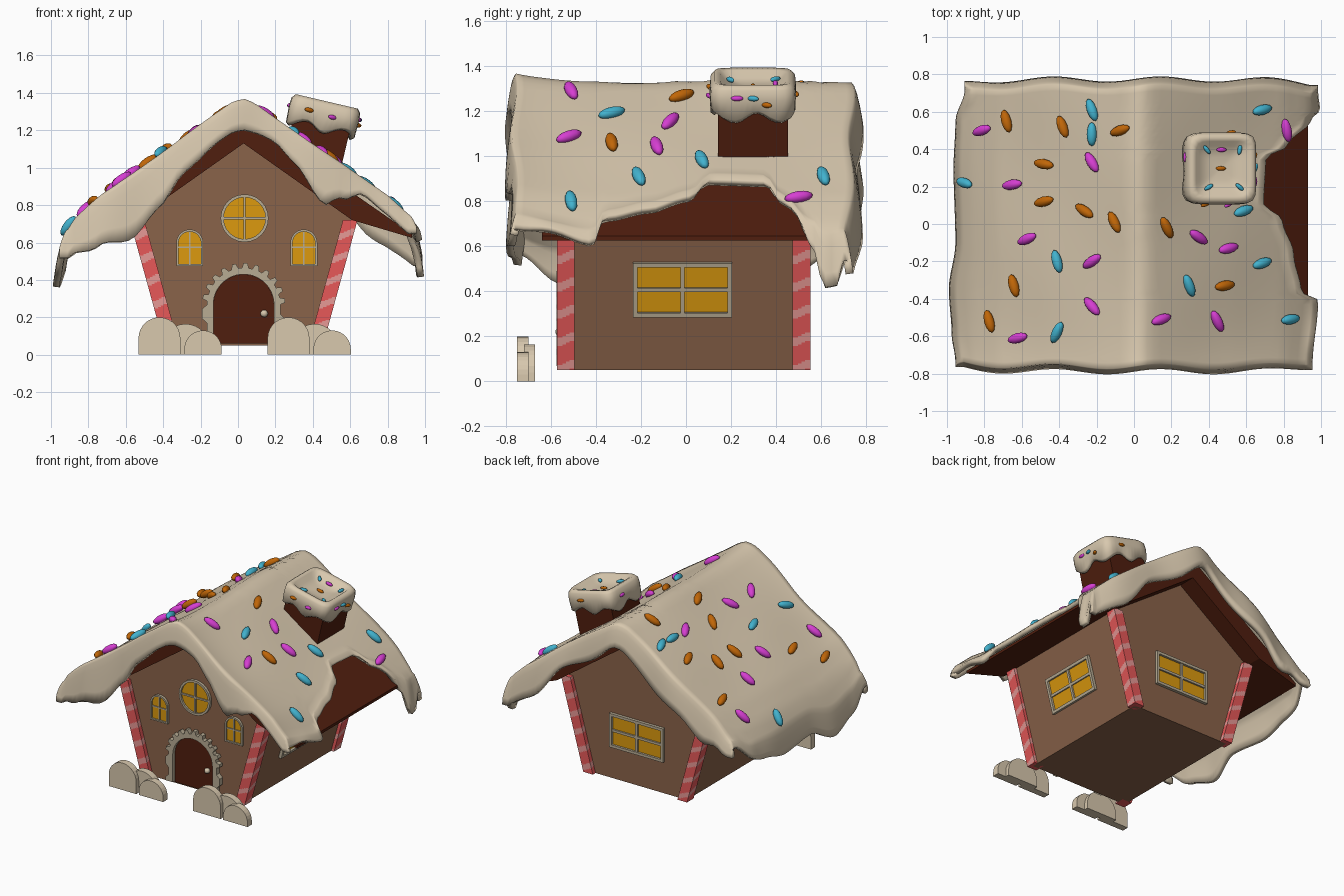
import bpy, bmesh, math
from mathutils import Vector, Matrix
from math import sin, cos, pi

if "Cube" in bpy.data.objects:
    bpy.data.objects.remove(bpy.data.objects["Cube"])

CX = 0.03  # the house axis sits slightly right of centre


def material(name, r, g, b):
    m = bpy.data.materials.new(name)
    m.diffuse_color = [(c / 255 / 12.92 if c < 10 else ((c / 255 + .055) / 1.055) ** 2.4) for c in (r, g, b)] + [1]
    m.use_nodes = True
    m.node_tree.nodes["Principled BSDF"].inputs["Base Color"].default_value = m.diffuse_color
    return m


WALL = material("gingerbread", 138, 99, 74)
DARK = material("chocolate", 80, 30, 14)
ICING = material("icing", 216, 200, 174)
FRAME = material("frame icing", 184, 172, 148)
AMBER = material("amber glass", 220, 154, 14)
RED = material("candy red", 234, 90, 90)
PINK = material("candy pink", 238, 158, 154)
MAGENTA = material("magenta", 214, 62, 210)
ORANGE = material("orange", 192, 102, 8)
TEAL = material("teal", 66, 178, 206)


def finish(bm, name, mats, smooth=False, recalc=True):
    if recalc:
        bmesh.ops.recalc_face_normals(bm, faces=bm.faces)
    for f in bm.faces:
        f.smooth = smooth
    me = bpy.data.meshes.new(name)
    bm.to_mesh(me)
    bm.free()
    for m in mats:
        me.materials.append(m)
    ob = bpy.data.objects.new(name, me)
    bpy.context.collection.objects.link(ob)
    return ob


def plane(u, v, origin):
    u, v = Vector(u).normalized(), Vector(v).normalized()
    return Matrix.Translation(origin) @ Matrix((u, v, u.cross(v))).transposed().to_4x4()


def prism(name, pts, w0, w1, mat, M):
    bm = bmesh.new()
    a, b = [[bm.verts.new(M @ Vector((p[0], p[1], w))) for p in pts] for w in (w0, w1)]
    n = len(pts)
    bm.faces.new(a)
    bm.faces.new(b)
    for i in range(n):
        bm.faces.new((a[i], a[(i + 1) % n], b[(i + 1) % n], b[i]))
    return finish(bm, name, [mat])


def band(name, outer, inner, depth, mat, M, closed=True):
    bm = bmesh.new()
    loops = [[bm.verts.new(M @ Vector((p[0], p[1], w))) for p in pts]
             for pts, w in ((outer, 0), (outer, depth), (inner, depth), (inner, 0))]
    n = len(outer)
    for i in range(n if closed else n - 1):
        for k in range(4):
            p, q = loops[k], loops[(k + 1) % 4]
            bm.faces.new((p[i], p[(i + 1) % n], q[(i + 1) % n], q[i]))
    return finish(bm, name, [mat])


def rect(x, y, w, h):
    return [(x - w/2, y - h/2), (x + w/2, y - h/2), (x + w/2, y + h/2), (x - w/2, y + h/2)]


def arch(x, z0, z1, r, n=14):
    return [(x + r, z0)] + [(x + r*cos(pi*i/n), z1 - r + r*sin(pi*i/n)) for i in range(n + 1)] + [(x - r, z0)]


def circle(x, z, r, n=24):
    return [(x + r*cos(2*pi*i/n), z + r*sin(2*pi*i/n)) for i in range(n)]


def interp(table, x, ease=False):
    if x <= table[0][0]:
        return table[0][1]
    for (a, p), (b, q) in zip(table, table[1:]):
        if x <= b:
            t = (x - a) / (b - a)
            return p + (q - p) * (t*t*(3 - 2*t) if ease else t)
    return table[-1][1]


FRONT = plane((1, 0, 0), (0, 0, 1), (0, -.54, 0))
BACK = plane((-1, 0, 0), (0, 0, 1), (CX, .52, .41))
RIGHT = plane((0, 1, 0), (.185, 0, .67), (CX + .499, -.015, .41))
LEFT = plane((0, -1, 0), (-.185, 0, .67), (CX - .499, -.015, .41))

# walls and roof boards
prism("walls", [(CX - .4, .05), (CX + .4, .05), (CX + .585, .72), (CX, 1.13), (CX - .585, .72)], -1.06, 0, WALL, FRONT)
prism("roof", [(CX, 1.27), (CX + .9, .645), (CX + .9, .625), (CX + .58, .72), (CX, 1.13),
               (CX - .58, .72), (CX - .9, .625), (CX - .9, .645)], -1.19, .1, DARK, FRONT)

# square striped candy corner posts, striped by a helix rule
SQUARE = [(cos(j*pi/8), sin(j*pi/8)) for j in range(16)]
SQUARE = [(.039*c / max(abs(c), abs(s)), .039*s / max(abs(c), abs(s))) for c, s in SQUARE]
for sx in (-1, 1):
    for y, tag in ((-.533, "front"), (.513, "back")):
        bm = bmesh.new()
        rows = []
        for i in range(89):
            t = i / 88
            c = Vector((CX + sx*(.385 + .185*t), y, .05 + .67*t))
            rows.append([bm.verts.new(c + Vector((px, py, 0))) for px, py in SQUARE])
        for i in range(88):
            for j in range(16):
                f = bm.faces.new((rows[i][j], rows[i][(j+1) % 16], rows[i+1][(j+1) % 16], rows[i+1][j]))
                f.material_index = int((i - j) % 16 < 5)
        bm.faces.new(rows[0])
        bm.faces.new(rows[-1])
        finish(bm, tag + "_candy_post", [RED, PINK])

# four-pane windows on the sides and the back
for tag, M in (("right", RIGHT), ("left", LEFT), ("back", BACK)):
    prism(tag + "_window_panes", rect(0, 0, .42, .23), -.01, .006, AMBER, M)
    band(tag + "_window_frame", rect(0, 0, .44, .25), rect(0, 0, .40, .21), .022, FRAME, M)
    prism(tag + "_window_post", rect(0, 0, .018, .21), 0, .018, FRAME, M)
    prism(tag + "_window_bar", rect(0, 0, .40, .018), 0, .018, FRAME, M)

# round and arched front windows
prism("round_window_panes", circle(.035, .73, .118), -.01, .006, AMBER, FRONT)
band("round_window_frame", circle(.035, .73, .128), circle(.035, .73, .112), .02, FRAME, FRONT)
prism("round_window_post", rect(.035, .73, .012, .226), 0, .015, FRAME, FRONT)
prism("round_window_bar", rect(.035, .73, .226, .012), 0, .015, FRAME, FRONT)
for x in (-.258, .352):
    prism("arched_window_panes", arch(x, .48, .66, .064), -.01, .006, AMBER, FRONT)
    band("arched_window_frame", arch(x, .475, .67, .072), arch(x, .485, .658, .06), .018, FRAME, FRONT)
    prism("arched_window_post", rect(x, .57, .009, .17), 0, .013, FRAME, FRONT)
    prism("arched_window_bar", rect(x, .575, .12, .009), 0, .013, FRAME, FRONT)

# door with toothed icing surround and knob
prism("door", arch(CX, .06, .43, .162), -.01, .009, DARK, FRONT)
n = 67
outer, inner = [], []
for i in range(n + 16):
    r = .222 if (i // 3) % 2 else .196
    k = min(max(i - 8, 0), n - 1)
    a = pi * k / (n - 1)
    z = .268 - .025 * max(8 - i, i - n - 7, 0)
    outer.append((CX + r*cos(a), z + r*sin(a)))
    inner.append((CX + .162*cos(a), z + .162*sin(a)))
band("door_surround", outer, inner, .035, FRAME, FRONT, closed=False)
bm = bmesh.new()
bmesh.ops.create_uvsphere(bm, u_segments=12, v_segments=8, radius=.02, matrix=Matrix.Translation((.14, -.56, .22)))
finish(bm, "door_knob", [ICING], True)

# flat icing bushes
for ox in (0, .69):
    for x, r, h, w in ((-.42, .112, .2, .16), (-.28, .125, .165, .13), (-.187, .1, .13, .16)):
        prism("bush", arch(x + ox, 0, h, r), w, w + .05, ICING, FRONT)

# roof icing: a draped sheet with skirts on all four edges
Y0, Y1 = -.76, .73
PROFILE = [(0, 1.335), (.06, 1.315), (.23, 1.2), (.5, 1.015), (.77, .82), (.9, .70), (.98, .58)]
LEFT_EDGE = [(-.76, -.91), (-.6, -.93), (-.35, -.945), (-.1, -.91), (.3, -.92), (.55, -.91), (.73, -.86)]
RIGHT_EDGE = [(-.76, .91), (-.41, .94), (-.36, .85), (-.16, .81), (.02, .75), (.11, .65), (.35, .66),
              (.42, .78), (.56, .9), (.63, .95), (.73, .94)]
RIGHT_DROP = [(-.76, .07), (-.6, .04), (-.41, .07), (-.36, .04), (.5, .04), (.58, .14), (.63, .25), (.7, .25), (.73, .14)]
LEFT_DROP = [(-.76, .1), (-.55, .18), (-.3, .22), (-.1, .18), (.2, .2), (.45, .15), (.73, .05)]
FRONT_DROP = [(-.95, .14), (-.75, .26), (-.56, .35), (-.42, .28), (-.3, .19), (-.1, .16), (.03, .165), (.2, .13),
              (.3, .17), (.46, .28), (.55, .19), (.68, .08), (.8, .1), (.95, .1)]
BACK_DROP = [(-.95, .06), (-.8, .14), (-.65, .24), (-.5, .2), (-.3, .22), (.03, .16), (.25, .2), (.5, .16), (.7, .25), (.95, .2)]


def top(x, y):
    return interp(PROFILE, abs(x - CX)) + .03*min(y/Y0, 1)**6*(y < 0) + .007*sin(7*x + 2)*sin(6*y)


def sheet(s, a, t, b):
    y0 = Y0 + (Y1 - Y0)*t
    xl = interp(LEFT_EDGE, y0, True)
    x = xl + (interp(RIGHT_EDGE, y0, True) - xl)*s
    y = y0 + (.014*sin(11*x) - (.03*abs(x)**6)*(1 if t > .5 else -1))*abs(2*t - 1)**4
    side = interp(RIGHT_DROP if s > .5 else LEFT_DROP, y0, True)
    end = interp(BACK_DROP if t > .5 else FRONT_DROP, x, True)
    z = top(x, y) - max(a*side, b*end)
    return (x + (.045 if s > .5 else -.045)*a**.6, y + (.045 if t > .5 else -.03)*b**.6, z)


def steps(n):
    skirt = (1, .75, .5, .25, .08)
    return [(0, k) for k in skirt] + [(i/n, 0) for i in range(n + 1)] + [(1, k) for k in reversed(skirt)]


bm = bmesh.new()
grid = [[bm.verts.new(sheet(s, a, t, b)) for s, a in steps(50)] for t, b in steps(50)]
for r0, r1 in zip(grid, grid[1:]):
    for i in range(len(r0) - 1):
        bm.faces.new((r0[i], r0[i+1], r1[i+1], r1[i]))
icing = finish(bm, "roof_icing", [ICING], True, recalc=False)
mod = icing.modifiers.new("thickness", 'SOLIDIFY')
mod.thickness, mod.offset = .035, -1

# leaning chimney with a dished icing cap
TILT = Matrix.Translation((.46, .297, 1.29)) @ Matrix.Rotation(.23, 4, 'Y')
prism("chimney", rect(0, 0, .31, .31), -.46, -.03, DARK, TILT)
bm = bmesh.new()
rings = []
for r, z in ((.14, -.05), (.17, -.085), (.188, -.07), (.192, 0), (.188, .045), (.17, .066), (.145, .06), (.12, .03), (.06, .018), (.01, .015)):
    ring = []
    for i in range(48):
        a = 2*pi*i/48
        k = r / (abs(cos(a))**7 + abs(sin(a))**7)**(1/7)
        drip = .022*sin(6*a + 1) if z < -.04 else 0
        ring.append(bm.verts.new(TILT @ Vector((k*cos(a), k*sin(a), z + drip))))
    rings.append(ring)
for p, q in zip(rings, rings[1:]):
    for i in range(48):
        bm.faces.new((p[i], p[(i+1) % 48], q[(i+1) % 48], q[i]))
bm.faces.new(rings[0])
bm.faces.new(rings[-1])
finish(bm, "chimney_icing", [ICING], True)

# sprinkles: x, y, heading in degrees
SPRINKLES = {
    "magenta": (MAGENTA, [(-.8, .5, 20), (-.22, .33, -60), (-.64, .21, 10), (-.56, -.08, 25), (-.22, -.2, 35), (-.22, -.44, -50),
                (-.61, -.61, 15), (.14, -.51, 20), (.44, -.52, -65), (.34, -.07, -35), (.5, -.13, 15), (.81, .5, -80)]),
    "orange": (ORANGE, [(-.67, .55, -75), (-.37, .52, -70), (-.07, .5, 20), (-.47, .32, -10), (-.47, .12, 15), (-.26, .07, -35),
               (-.1, .01, -65), (.17, -.02, -65), (-.63, -.33, -75), (-.76, -.52, -75), (.48, -.33, 10)]),
    "teal": (TEAL, [(-.22, .61, -70), (-.22, .48, 90), (-.89, .22, -20), (-.4, -.2, -75), (-.4, -.58, 65), (.29, -.33, -70),
             (.68, -.21, 20), (.83, -.51, 10), (.68, .61, 15), (.58, .07, 20)])}
CAP = {"magenta": [(0, .1, .035, 0), (-.19, .06, 0, 90), (.19, -.07, .01, 90), (.05, -.192, -.01, 30)],
       "orange": [(0, 0, .02, 0), (.192, .06, -.02, 60), (.06, .192, 0, 10), (-.08, -.192, 0, 20)],
       "teal": [(-.08, .1, .035, -50), (.1, .1, .035, 80), (-.07, -.1, .035, 30), (.1, -.1, .035, -40), (.192, 0, .01, 70)]}
for name, (mat, spots) in SPRINKLES.items():
    bm = bmesh.new()
    mats = []
    for x, y, deg in spots:
        a = math.radians(deg)
        slope = (top(x + .04, y) - top(x - .04, y)) / .08
        q = Vector((cos(a), sin(a), slope*cos(a))).to_track_quat('X', 'Z')
        nrm = Vector((-slope, 0, 1)).normalized()
        lift = .022 if x < -.3 else .01
        mats.append(Matrix.LocRotScale(Vector((x, y, top(x, y))) + nrm*lift, q, (.064, .027, .026)))
    for x, y, z, deg in CAP[name]:
        mats.append(TILT @ Matrix.LocRotScale(Vector((x, y, z)), Matrix.Rotation(math.radians(deg), 3, 'Z'), (.028, .012, .012)))
    for M in mats:
        bmesh.ops.create_uvsphere(bm, u_segments=12, v_segments=8, radius=1, matrix=M)
    finish(bm, name + "_sprinkles", [mat], True)
